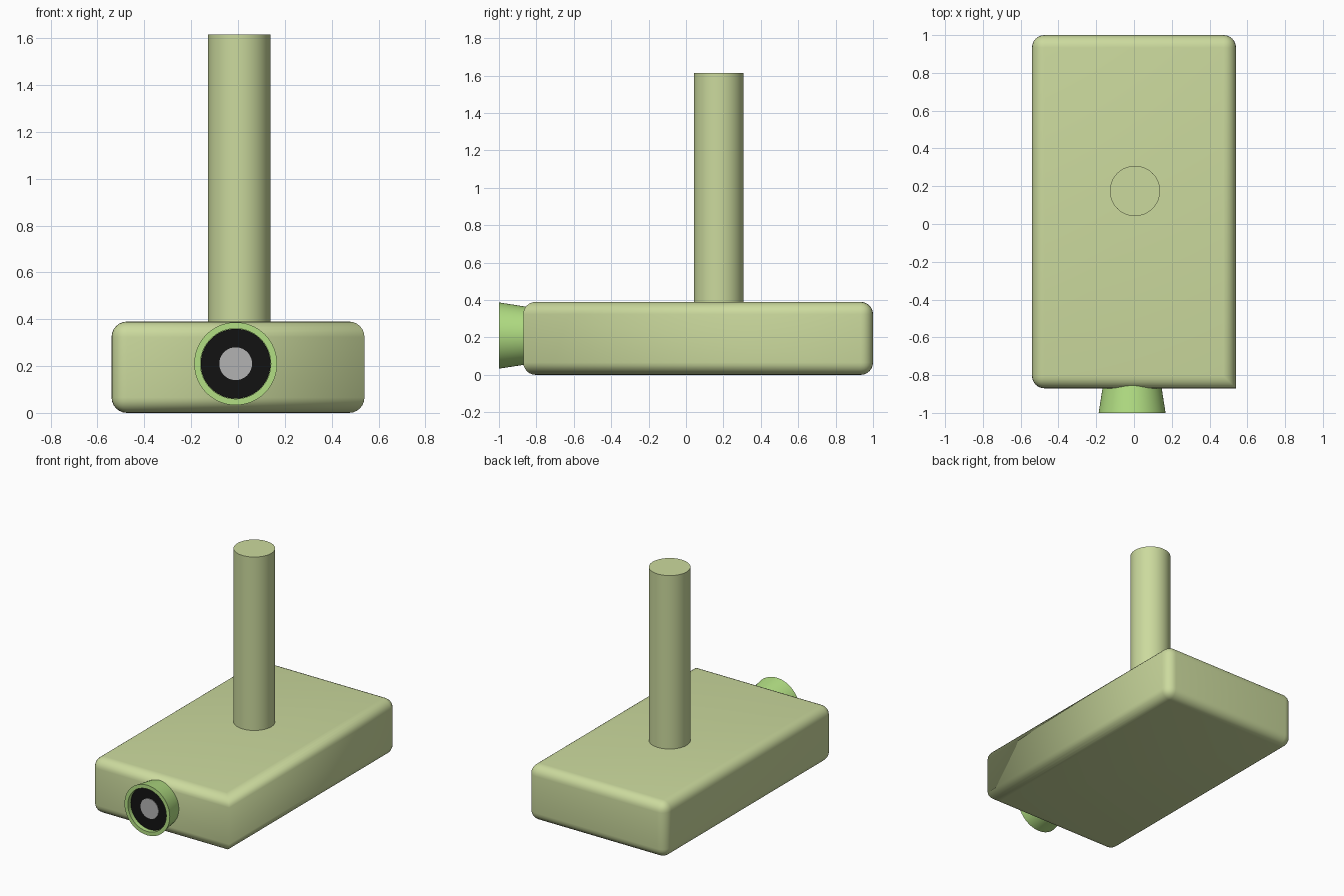
import bpy, bmesh, math
from mathutils import Matrix

if "Cube" in bpy.data.objects:
    bpy.data.objects.remove(bpy.data.objects["Cube"])


def material(name, rgb):
    m = bpy.data.materials.new(name)
    m.diffuse_color = (*rgb, 1)
    m.use_nodes = True
    m.node_tree.nodes["Principled BSDF"].inputs["Base Color"].default_value = m.diffuse_color
    return m


def add_object(name, bm, mat, smooth_angle=None):
    bmesh.ops.recalc_face_normals(bm, faces=bm.faces)
    mesh = bpy.data.meshes.new(name)
    bm.to_mesh(mesh)
    bm.free()
    ob = bpy.data.objects.new(name, mesh)
    bpy.context.collection.objects.link(ob)
    mesh.materials.append(mat)
    bpy.ops.object.select_all(action='DESELECT')
    ob.select_set(True)
    bpy.context.view_layer.objects.active = ob
    if smooth_angle:
        bpy.ops.object.shade_smooth_by_angle(angle=math.radians(smooth_angle))
    else:
        bpy.ops.object.shade_smooth()
    return ob


def lathe(name, profile, centre, mat, segments=64):
    """Spin (radius, y) points about the y axis through centre (x, z)."""
    bm = bmesh.new()
    verts = [bm.verts.new((centre[0] + r, y, centre[1])) for r, y in profile]
    edges = [bm.edges.new(pair) for pair in zip(verts, verts[1:])]
    bmesh.ops.spin(bm, geom=verts + edges, cent=(centre[0], 0, centre[1]),
                   axis=(0, 1, 0), angle=math.tau, steps=segments)
    bmesh.ops.remove_doubles(bm, verts=bm.verts, dist=1e-5)
    return add_object(name, bm, mat, 30)


pale_green = material("pale_green", (0.60, 0.70, 0.34))
bright_green = material("bright_green", (0.45, 0.74, 0.23))
black = material("black", (0.006, 0.006, 0.006))
grey = material("grey", (0.45, 0.45, 0.45))

# Body: rounded box, with the front right upright edge left sharp
bm = bmesh.new()
bmesh.ops.create_cube(bm, size=1, matrix=Matrix.Translation((0, 0.065, 0.195))
                      @ Matrix.Diagonal((1.08, 1.87, 0.39, 1)))
rounded = [e for e in bm.edges
           if not all(v.co.x > 0 and v.co.y < 0 for v in e.verts)]
bmesh.ops.bevel(bm, geom=rounded, offset=0.066, segments=6, profile=0.5,
                affect='EDGES')
add_object("body", bm, pale_green)

# Upright pole
bm = bmesh.new()
bmesh.ops.create_cone(bm, cap_ends=True, segments=64, radius1=0.133,
                      radius2=0.133, depth=1.315,
                      matrix=Matrix.Translation((0.005, 0.175, 0.9575)))
add_object("pole", bm, pale_green, 30)

# Flared nozzle with a shallow recess, and the two discs inside it
axis = (-0.01, 0.21)
lathe("nozzle", [(0, -0.78), (0.143, -0.78), (0.177, -1.0), (0.15, -1.0),
                 (0.15, -0.96), (0, -0.96)], axis, bright_green)
lathe("nozzle_disc", [(0, -0.95), (0.149, -0.95), (0.149, -0.97), (0, -0.97)],
      axis, black)
lathe("nozzle_centre", [(0, -0.96), (0.07, -0.96), (0.07, -0.974), (0, -0.974)],
      axis, grey)
